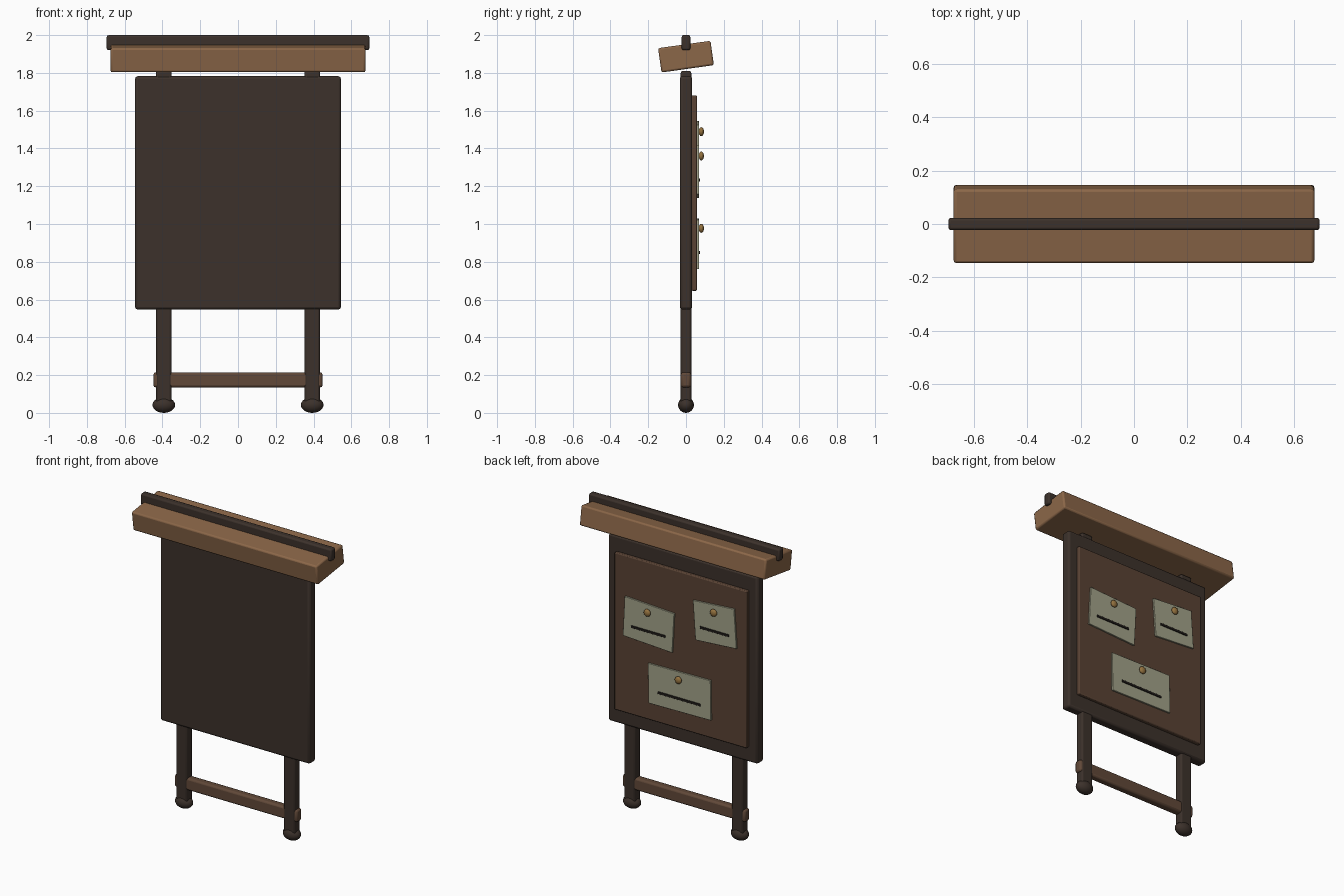
import bpy
from math import radians

if "Cube" in bpy.data.objects:
    bpy.data.objects.remove(bpy.data.objects["Cube"])


def material(name, rgb):
    m = bpy.data.materials.new(name)
    m.diffuse_color = (*rgb, 1)
    m.use_nodes = True
    m.node_tree.nodes["Principled BSDF"].inputs["Base Color"].default_value = m.diffuse_color
    return m


DARK = material("dark_wood", (0.045, 0.031, 0.024))
ROOF = material("roof_wood", (0.26, 0.135, 0.065))
RAIL = material("rail_wood", (0.12, 0.066, 0.04))
BOARD = material("board_wood", (0.10, 0.055, 0.034))
PAPER = material("paper", (0.36, 0.36, 0.25))
INK = material("ink", (0.015, 0.012, 0.01))
BRASS = material("brass", (0.30, 0.17, 0.05))


def box(name, loc, size, mat, bevel=0.0, tilt=(0, 0, 0)):
    bpy.ops.mesh.primitive_cube_add(size=1, location=loc)
    o = bpy.context.object
    o.name = name
    o.scale = size
    bpy.ops.object.transform_apply(location=False, rotation=False, scale=True)
    o.rotation_euler = [radians(a) for a in tilt]
    o.data.materials.append(mat)
    if bevel:
        b = o.modifiers.new("bevel", 'BEVEL')
        b.width = bevel
        b.segments = 2
        bpy.ops.object.shade_smooth_by_angle(angle=radians(35))
    return o


def ball(name, loc, radii, mat, segments=24, rings=12):
    bpy.ops.mesh.primitive_uv_sphere_add(segments=segments, ring_count=rings,
                                         radius=1, location=loc)
    o = bpy.context.object
    o.name = name
    o.scale = radii
    bpy.ops.object.transform_apply(location=False, rotation=False, scale=True)
    o.data.materials.append(mat)
    bpy.ops.object.shade_smooth()
    return o


# Posts with rounded feet, and the low cross rail
for side, s in (("left", -1), ("right", 1)):
    box(f"{side}_post", (s * 0.393, 0, 0.925), (0.083, 0.056, 1.77), DARK, 0.01)
    ball(f"{side}_foot", (s * 0.393, 0, 0.042), (0.06, 0.042, 0.042), DARK)
box("cross_rail", (0, 0, 0.175), (0.895, 0.052, 0.08), RAIL, 0.012)

# Main panel and the pin board on its back
box("panel", (0, 0, 1.165), (1.09, 0.066, 1.235), DARK, 0.014)
box("pin_board", (0, 0.044, 1.164), (0.965, 0.028, 1.035), BOARD, 0.006)

# Tilted roof with its ridge beam
box("roof", (0, 0, 1.886), (1.35, 0.28, 0.13), ROOF, 0.01, (8, 0, 0))
box("ridge_beam", (0, 0, 1.96), (1.39, 0.046, 0.08), DARK, 0.01)

# Notes: x, z, width, height, tilt, line width
notes = [(0.226, 1.278, 0.36, 0.262, -3, 0.25),
         (-0.257, 1.407, 0.30, 0.258, 4, 0.21),
         (0.0, 0.895, 0.455, 0.262, 0.8, 0.31)]
for i, (x, z, w, h, tilt, line) in enumerate(notes, 1):
    box(f"note_{i}", (x, 0.063, z), (w, 0.012, h), PAPER, 0.002, (0, tilt, 0))
    box(f"note_line_{i}", (x, 0.071, z - 0.045), (line, 0.008, 0.015), INK, 0.002)
    ball(f"pin_{i}", (x, 0.081, z + 0.082), (0.024, 0.014, 0.024), BRASS, 16, 8)
